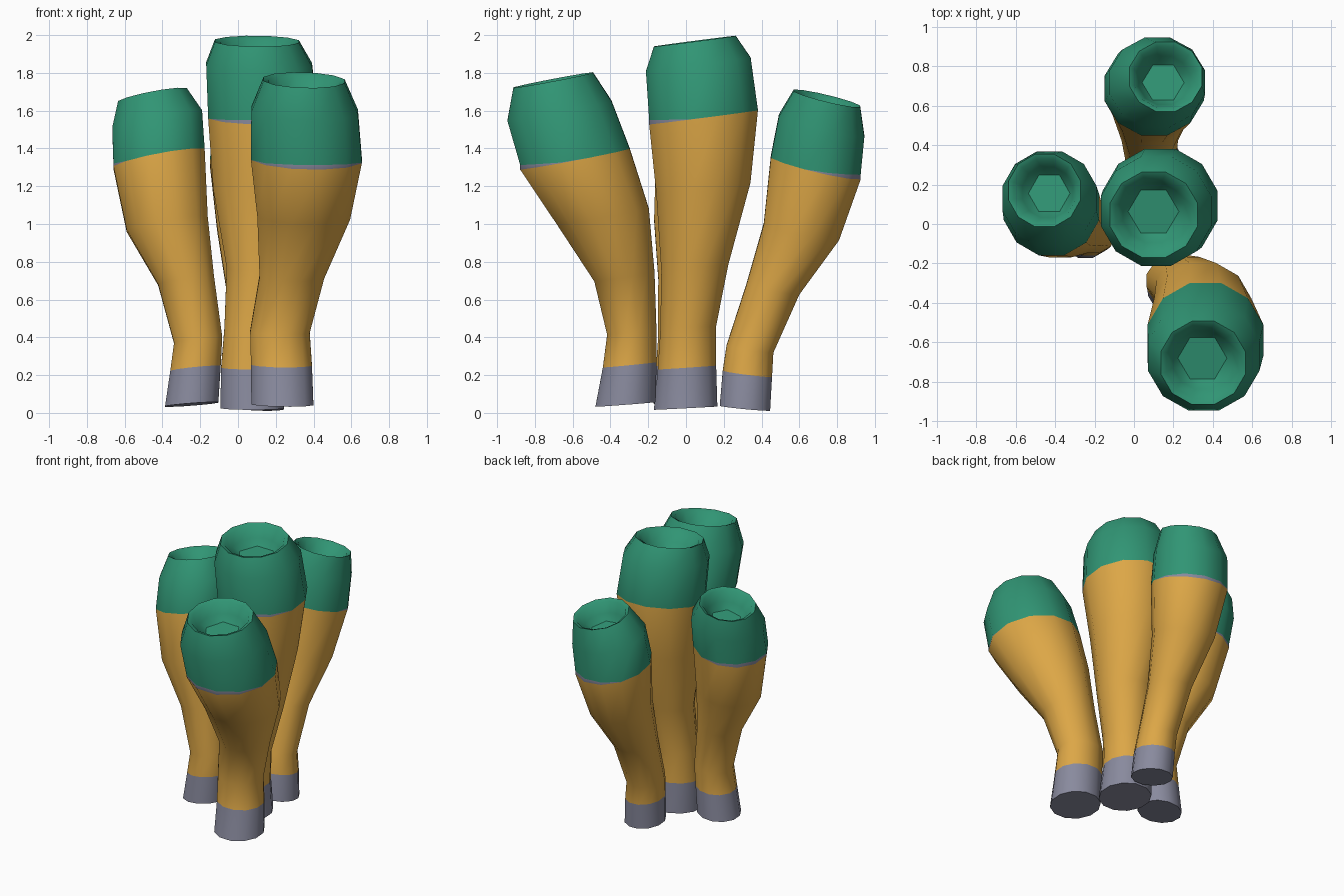
import bpy, bmesh, math

if "Cube" in bpy.data.objects:
    bpy.data.objects.remove(bpy.data.objects["Cube"])

SIDES = 12


def material(name, rgb):
    m = bpy.data.materials.new(name)
    m.diffuse_color = (*rgb, 1)
    m.use_nodes = True
    m.node_tree.nodes["Principled BSDF"].inputs["Base Color"].default_value = m.diffuse_color
    return m


MATS = [material("grey", (0.25, 0.255, 0.34)),
        material("ochre", (0.72, 0.385, 0.062)),
        material("green", (0.03, 0.30, 0.175))]
GREY, OCHRE, GREEN = range(3)


def tube(name, rings, sx, sy):
    """Rings are (x, y, z, rx, ry) from foot to rim; sx, sy is the slope of the mouth."""
    bm = bmesh.new()
    loops = []

    def add(x, y, z, rx, ry, tilt, lift=0.0, hexagon=False):
        vs = []
        for i in range(SIDES):
            a = 2 * math.pi * (i + 0.5 * (not hexagon)) / SIDES
            k = math.cos(math.pi / 6) if hexagon and i % 2 else 1
            dx, dy = rx * k * math.cos(a), ry * k * math.sin(a)
            drop = -(sx * math.cos(a) + sy * math.sin(a)) / math.hypot(sx, sy)
            vs.append(bm.verts.new((x + dx, y + dy,
                      z + tilt * (sx * dx + sy * dy) + lift * max(0, drop - 0.3))))
        loops.append(vs)

    mats = []
    for n, r in enumerate(rings):
        tilt = min(1, 0.4 + 0.12 * n)
        add(*r, tilt)
        mats.append(GREY if n == 0 else OCHRE if n < 5 else GREEN)
        if n == 5:  # thin grey wedge under the green collar
            mats[-1] = GREY
            add(*r, tilt, 0.035)
            mats.append(GREEN)

    # inner lip, funnel and six-sided floor of the mouth
    x, y, z, rx, ry = rings[-1]
    for scale, depth, hexa in ((0.87, 0.012, False), (0.70, 0.08, False), (0.56, 0.125, True)):
        add(x + sx * depth, y + sy * depth, z - depth, rx * scale, ry * scale, 1, 0, hexa)
        mats.append(GREEN)

    for lo, hi, m in zip(loops, loops[1:], mats):
        for i in range(SIDES):
            j = (i + 1) % SIDES
            bm.faces.new((lo[i], lo[j], hi[j], hi[i])).material_index = m
    bm.faces.new(loops[0][::-1]).material_index = GREY
    bm.faces.new(loops[-1]).material_index = GREEN
    bmesh.ops.remove_doubles(bm, verts=bm.verts[:], dist=1e-4)

    me = bpy.data.meshes.new(name)
    bm.to_mesh(me)
    bm.free()
    for m in MATS:
        me.materials.append(m)
    ob = bpy.data.objects.new(name, me)
    bpy.context.collection.objects.link(ob)
    bpy.ops.object.select_all(action='DESELECT')
    ob.select_set(True)
    bpy.context.view_layer.objects.active = ob
    bpy.ops.object.shade_smooth_by_angle(angle=math.radians(40))


# tall tube in the middle
tube("middle_tube", [
    (.075, -.002, .025, .174, .174), (.067, .005, .24, .162, .160),
    (.077, .012, .45, .154, .153), (.118, .047, .77, .184, .184),
    (.118, .092, 1.19, .258, .258), (.132, .093, 1.565, .300, .298),
    (.112, .065, 1.845, .290, .287), (.100, .047, 1.968, .230, .224)], -0.01, 0.13)

# tube leaning to the front
tube("front_tube", [
    (.235, -.320, .045, .170, .165), (.230, -.298, .255, .167, .147),
    (.222, -.287, .43, .163, .135), (.285, -.326, .72, .177, .165),
    (.348, -.440, 1.04, .254, .252), (.362, -.588, 1.345, .304, .300),
    (.353, -.670, 1.60, .292, .285), (.350, -.703, 1.762, .222, .218)], -0.03, 0.19)

# tube leaning to the left
tube("left_tube", [
    (-.245, -.030, .045, .146, .146), (-.225, -.025, .235, .138, .138),
    (-.211, -.020, .385, .132, .132), (-.275, .000, .70, .153, .152),
    (-.375, .040, 1.00, .222, .216), (-.418, .085, 1.345, .250, .252),
    (-.428, .130, 1.55, .246, .246), (-.453, .170, 1.68, .188, .190)], 0.19, -0.12)

# tube leaning to the back
tube("back_tube", [
    (.108, .312, .025, .138, .138), (.098, .325, .208, .135, .135),
    (.085, .339, .34, .130, .128), (.080, .460, .655, .148, .145),
    (.090, .611, .96, .208, .206), (.102, .687, 1.30, .260, .246),
    (.118, .718, 1.52, .250, .234), (.160, .746, 1.665, .190, .182)], -0.10, -0.24)
